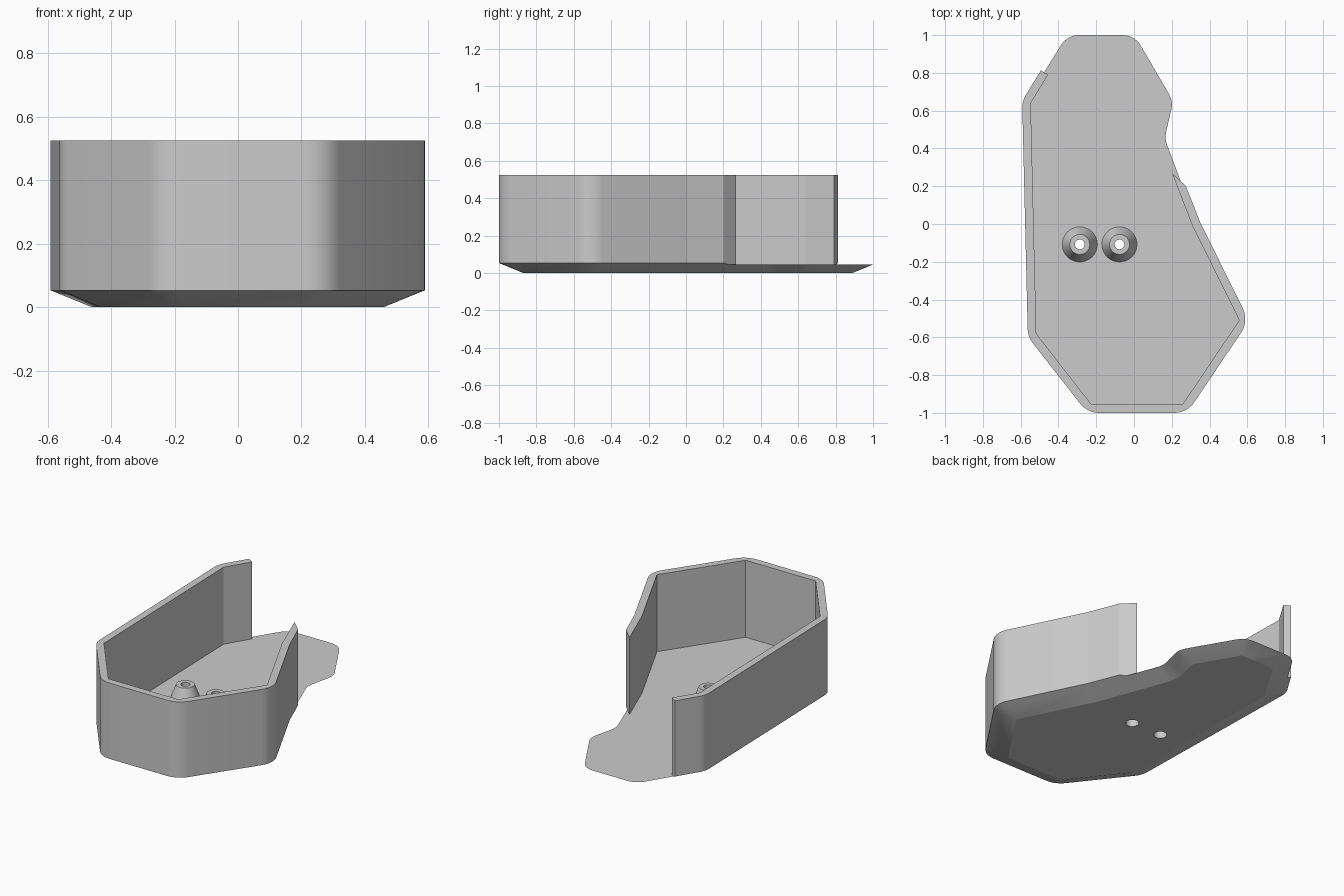
import bpy, bmesh, math
from mathutils import Vector as V

if "Cube" in bpy.data.objects:
    bpy.data.objects.remove(bpy.data.objects["Cube"])

# Sharp outline of the tray, counter-clockwise; the first six corners carry the wall
OUTLINE = [V(p) for p in [(-.592, .652), (-.562, -.597), (-.247, -1), (.281, -1), (.609, -.513),
                          (.35, .01), (.183, .455), (.229, .653), (.015, 1.02), (-.365, 1.02)]]
WALL_CORNERS, K = 6, 8
THICK, FLOOR, LIP, TOP = .045, .045, .053, .525
POSTS = [(-.287, -.108), (-.077, -.108)]
HOLE_R, SIDES = .038, 32


def outline(d, sharp=False):
    """Outline inset by d, K points per corner, rounded (or mitred if sharp)."""
    pts, n = [], len(OUTLINE)
    for i, p in enumerate(OUTLINE):
        a = (p - OUTLINE[i - 1]).normalized()
        b = (OUTLINE[(i + 1) % n] - p).normalized()
        n0, n1 = V((a.y, -a.x)), V((b.y, -b.x))
        m = (n0 + n1) / (1 + n0.dot(n1))
        r = .13 if a.cross(b) > 0 else -.1
        for k in range(K):
            t = n0.slerp(n1, k / (K - 1))
            pts.append(p - m * d if sharp else p - m * r + t * (r - d))
    return pts


def skin(bm, rings, closed_u, closed_v=False):
    """Quads between rows of 3D points."""
    vs = [[bm.verts.new(p) for p in r] for r in rings]
    nu, nv = len(vs[0]), len(vs)
    for j in range(nv if closed_v else nv - 1):
        for i in range(nu if closed_u else nu - 1):
            a, b = vs[j], vs[(j + 1) % nv]
            bm.faces.new((a[i], a[(i + 1) % nu], b[(i + 1) % nu], b[i]))
    return vs


def clean(bm):
    bmesh.ops.remove_doubles(bm, verts=bm.verts[:], dist=1e-4)
    bmesh.ops.dissolve_degenerate(bm, dist=1e-5, edges=bm.edges[:])


def finish(bm, name, loc=(0, 0, 0)):
    bmesh.ops.recalc_face_normals(bm, faces=bm.faces[:])
    for f in bm.faces:
        f.smooth = True
    for e in bm.edges:
        e.smooth = e.calc_face_angle(0) < math.radians(20)
    me = bpy.data.meshes.new(name)
    bm.to_mesh(me)
    bm.free()
    ob = bpy.data.objects.new(name, me)
    ob.location = loc
    bpy.context.collection.objects.link(ob)
    return ob


def circle(r, z, x=0, y=0):
    return [V((x + r * math.cos(t), y + r * math.sin(t), z))
            for t in (2 * math.pi * i / SIDES for i in range(SIDES))]


# Base plate: chamfered underside with two screw holes
bm = bmesh.new()
skin(bm, [[p.to_3d() for p in outline(.13)],
          [V((p.x, p.y, FLOOR)) for p in outline(.02)]], True)
for x, y in POSTS:
    skin(bm, [circle(HOLE_R, 0, x, y), circle(HOLE_R, FLOOR, x, y)], True)
clean(bm)
for z in (0, FLOOR):
    rim = [e for e in bm.edges if e.is_boundary and all(abs(v.co.z - z) < 1e-4 for v in e.verts)]
    bmesh.ops.triangle_fill(bm, use_beauty=True, use_dissolve=False, edges=rim)
finish(bm, "base_plate")

# Side wall: cross-section swept round the front, open at the back
ends = [(V((-.493, .813)), V((.038, -.023))), (V((.275, .2)), V((-.073, .068)))]
section = [(.02, FLOOR), (0, LIP), (0, TOP), (THICK, TOP), (THICK, FLOOR)]
rows = []
for d, z in section:
    path = outline(d, d == THICK)[:WALL_CORNERS * K]
    tips = [p + v * d / THICK for p, v in ends]
    rows.append([V((p.x, p.y, z)) for p in [tips[0]] + path + [tips[1]]])
bm = bmesh.new()
vs = skin(bm, rows, False, True)
for i in (0, -1):
    bm.faces.new([r[i] for r in vs])
clean(bm)
finish(bm, "side_wall")

# Conical screw posts, hollow with a wider bore below
profile = [(.093, FLOOR), (.053, .15), (.026, .15), (.026, .11), (HOLE_R, .11), (HOLE_R, FLOOR)]
for i, (x, y) in enumerate(POSTS):
    bm = bmesh.new()
    skin(bm, [circle(r, z) for r, z in profile], True, True)
    finish(bm, f"screw_post_{i + 1}", (x, y, 0))
